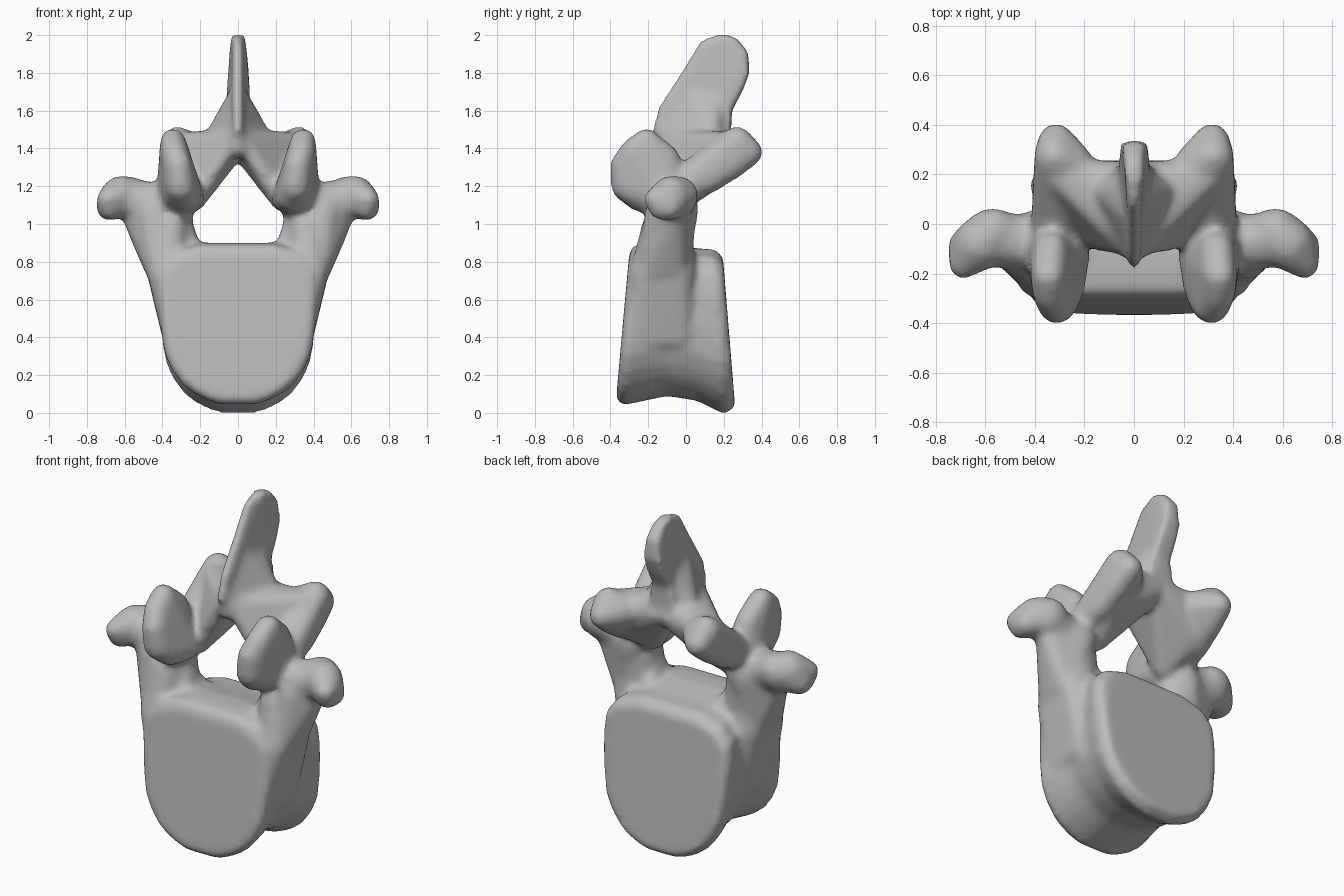
import bpy, bmesh
from mathutils import Matrix, Vector

if "Cube" in bpy.data.objects:
    bpy.data.objects.remove(bpy.data.objects["Cube"])

grey = bpy.data.materials.new("bone grey")
grey.use_nodes = True
grey.diffuse_color = (0.5, 0.5, 0.5, 1)
grey.node_tree.nodes["Principled BSDF"].inputs["Base Color"].default_value = (0.5, 0.5, 0.5, 1)

bone = bmesh.new()


def append(part):
    bmesh.ops.recalc_face_normals(part, faces=part.faces)
    temp = bpy.data.meshes.new("temp")
    part.to_mesh(temp)
    part.free()
    bone.from_mesh(temp)
    bpy.data.meshes.remove(temp)


def hull(balls, sides=(1, -1)):
    """Convex blend around balls (x, y, z, radius), repeated on each side."""
    for side in sides:
        part = bmesh.new()
        for x, y, z, r in balls:
            bmesh.ops.create_icosphere(part, subdivisions=2, radius=r,
                                       matrix=Matrix.Translation((x * side, y, z)))
        result = bmesh.ops.convex_hull(part, input=part.verts)
        loose = {v for v in result["geom_interior"] if isinstance(v, bmesh.types.BMVert)}
        bmesh.ops.delete(part, geom=list(loose), context="VERTS")
        append(part)


def loft(rings):
    part = bmesh.new()
    loops = [[part.verts.new(p) for p in ring] for ring in rings]
    n = len(loops[0])
    for a, b in zip(loops, loops[1:]):
        for i in range(n):
            part.faces.new((a[i], a[(i + 1) % n], b[(i + 1) % n], b[i]))
    part.faces.new(loops[0])
    part.faces.new(loops[-1])
    append(part)


# Main body: rounded disc outline (height fraction, half width) swept front to back
outline = [(0, .09), (.025, .16), (.07, .235), (.13, .295), (.21, .345), (.31, .385), (.5, .41),
           (.7, .42), (.85, .41), (.95, .34), (1, .2)]
outline = [(w, t) for t, w in outline] + [(-w, t) for t, w in reversed(outline)]
# each section: y at base, lean with height, width scale, bottom, top
sections = [(-.37, .07, .93, .075, .85), (-.335, .065, 1.01, .04, .89), (-.22, .03, .98, .065, .9),
            (-.1, 0, .94, .09, .9), (.06, 0, .95, .065, .87), (.2, -.05, 1.0, -.005, .865),
            (.26, -.065, .94, .03, .83)]
loft([[(w * s, y + lean * t, low + (top - low) * t) for w, t in outline]
      for y, lean, s, low, top in sections])

# Flared shoulders rising from the body
hull([(.33, -.24, .4, .07), (.33, -.03, .4, .07), (.39, -.21, .74, .09), (.395, -.04, .75, .09),
      (.36, -.14, .98, .1), (.34, -.07, 1.0, .11)])
hull([(.41, -.19, .76, .08), (.42, -.06, .78, .08), (.45, -.13, 1.06, .09),
      (.37, -.05, 1.08, .12), (.53, -.07, 1.03, .08)])
# Fillets where the shoulders meet the canal floor
hull([(.24, -.16, .87, .04), (.24, .0, .87, .04), (.28, -.1, .95, .06)])

# Side wings with drooping knobs
hull([(.42, -.08, 1.1, .12), (.58, -.06, 1.13, .115)])
hull([(.57, -.035, 1.15, .105), (.62, -.08, 1.15, .11), (.68, -.09, 1.09, .075),
      (.69, -.165, 1.13, .06), (.68, -.14, 1.08, .06)])

# Front upright knobs, leaning outward and narrowing to a rim
hull([(.345, -.21, 1.44, .07), (.34, -.28, 1.39, .07), (.315, -.335, 1.31, .07),
      (.305, -.32, 1.2, .08), (.28, -.25, 1.15, .085), (.24, -.13, 1.13, .065),
      (.335, -.1, 1.35, .07), (.33, -.08, 1.12, .11)])

# Rear knobs
hull([(.33, -.02, 1.2, .09), (.30, .04, 1.26, .09), (.32, .27, 1.435, .085),
      (.315, .335, 1.38, .075), (.26, .24, 1.39, .1), (.32, .25, 1.32, .08),
      (.33, .12, 1.24, .08)])

# Sloping plates forming the roof of the arch
hull([(.02, -.09, 1.45, .045), (.02, .18, 1.42, .075), (.12, .18, 1.38, .075),
      (.1, -.02, 1.33, .055), (.235, -.03, 1.12, .06), (.28, .14, 1.26, .08),
      (.29, .19, 1.42, .07)])

# Tall spine blade, profile as (y, z, half thickness)
profile = [(-.18, 1.48, .02), (-.14, 1.62, .025), (-.03, 1.79, .025), (.08, 1.97, .02),
           (.18, 2.003, .035), (.26, 1.985, .04), (.325, 1.91, .05), (.335, 1.8, .055),
           (.295, 1.7, .06), (.24, 1.6, .07), (.235, 1.45, .085)]
mid = Vector((.1, 1.62))
rings = []
for side, spread in ((-1, 1), (0, 1.02), (1, 1)):
    ring = []
    for y, z, half in profile:
        p = mid + (Vector((y, z)) - mid) * spread
        ring.append((side * half, p.x, p.y))
    rings.append(ring)
loft(rings)
# Flared foot of the blade, running down into a narrow front ridge
hull([(0, -.14, 1.5, .025), (0, -.1, 1.4, .05), (0, .16, 1.66, .055), (0, .03, 1.7, .04),
      (.1, .13, 1.49, .06), (-.1, .13, 1.49, .06), (.05, -.02, 1.42, .06),
      (-.05, -.02, 1.42, .06)], sides=(1,))

mesh = bpy.data.meshes.new("vertebra")
bone.to_mesh(mesh)
bone.free()
mesh.materials.append(grey)
vertebra = bpy.data.objects.new("vertebra", mesh)
bpy.context.collection.objects.link(vertebra)

# Fuse the parts into one softly blended surface
fuse = vertebra.modifiers.new("fuse", "REMESH")
fuse.mode = "VOXEL"
fuse.voxel_size = 0.018
fuse.use_smooth_shade = True
soften = vertebra.modifiers.new("soften", "SMOOTH")
soften.factor = 0.5
soften.iterations = 12
